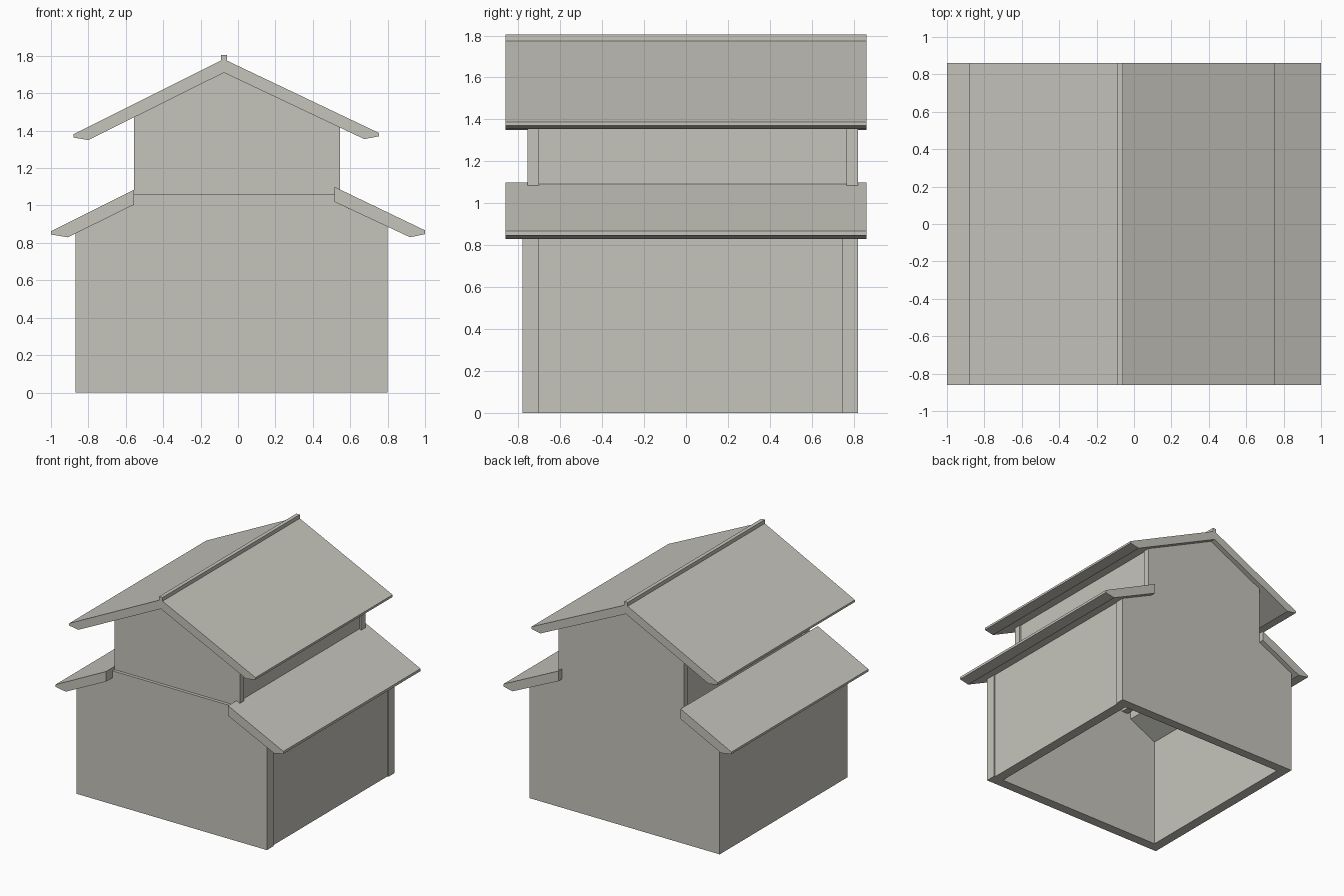
import bpy
import bmesh

cube = bpy.data.objects.get("Cube")
if cube:
    bpy.data.objects.remove(cube, do_unlink=True)

# Single plaster colour
COLOR = (0.56, 0.55, 0.50, 1.0)
plaster = bpy.data.materials.new("warm_grey")
plaster.use_nodes = True
plaster.diffuse_color = COLOR
shader = next(n for n in plaster.node_tree.nodes if n.type == "BSDF_PRINCIPLED")
shader.inputs["Base Color"].default_value = COLOR


def extrude(name, profile, y0, y1):
    """Extrude an x-z outline along y into a closed solid."""
    bm = bmesh.new()
    face = bm.faces.new([bm.verts.new((x, y0, z)) for x, z in profile])
    result = bmesh.ops.extrude_face_region(bm, geom=[face])
    moved = [v for v in result["geom"] if isinstance(v, bmesh.types.BMVert)]
    bmesh.ops.translate(bm, verts=moved, vec=(0, y1 - y0, 0))
    bmesh.ops.recalc_face_normals(bm, faces=bm.faces)
    mesh = bpy.data.meshes.new(name)
    bm.to_mesh(mesh)
    bm.free()
    mesh.materials.append(plaster)
    obj = bpy.data.objects.new(name, mesh)
    bpy.context.collection.objects.link(obj)
    return obj


def eave_left(x):
    return 0.83 + (x + 0.91) * 0.493


def eave_right(x):
    return 0.83 + (0.92 - x) * 0.469


def top_left(x):
    return 1.35 + (x + 0.80) * 0.4966


def top_right(x):
    return 1.71 - (x + 0.075) * 0.4733


EAVE = 0.86
BACK = 0.82

# Ground storey gable walls
lower_gable = [(-0.87, 0), (0.80, 0), (0.80, eave_right(0.80)),
               (0.515, eave_right(0.515)), (0.515, 1.06), (-0.555, 1.06),
               (-0.555, eave_left(-0.555)), (-0.87, eave_left(-0.87))]
extrude("lower_front_wall", lower_gable, -0.78, -0.70)
extrude("lower_back_wall", lower_gable, 0.745, BACK)

# Ground storey side walls
extrude("lower_right_wall", [(-0.87, 0), (-0.79, 0), (-0.79, eave_left(-0.79)),
                             (-0.87, eave_left(-0.87))], -0.70, 0.745)
extrude("lower_left_wall", [(0.71, 0), (0.79, 0), (0.79, eave_right(0.79)),
                            (0.71, eave_right(0.71))], -0.70, 0.745)

# Upper storey gable walls
upper_gable = [(-0.555, 1.06), (0.545, 1.06), (0.545, top_right(0.545)),
               (-0.075, 1.71), (-0.555, top_left(-0.555))]
extrude("upper_front_wall", upper_gable, -0.755, -0.70)
extrude("upper_back_wall", upper_gable, 0.765, BACK)

# Upper storey side walls, set back from the gable ends
extrude("upper_right_wall", [(-0.525, 1.04), (-0.47, 1.04), (-0.47, top_left(-0.47)),
                             (-0.525, top_left(-0.525))], -0.70, 0.765)
extrude("upper_left_wall", [(0.475, 1.05), (0.53, 1.05), (0.53, top_right(0.53)),
                            (0.475, top_right(0.475))], -0.70, 0.765)

# Lower skirt roofs
extrude("lower_right_roof", [(-1.0, 0.862), (-1.0, 0.845), (-0.91, 0.83),
                             (-0.555, 1.005), (-0.555, 1.085)], -EAVE, EAVE)
extrude("lower_left_roof", [(1.0, 0.867), (1.0, 0.847), (0.92, 0.83),
                            (0.515, 1.02), (0.515, 1.10)], -EAVE, EAVE)

# Main roof with its ridge cap
extrude("main_roof", [(-0.88, 1.38), (-0.88, 1.363), (-0.80, 1.35), (-0.075, 1.71),
                      (0.675, 1.355), (0.755, 1.37), (0.755, 1.387),
                      (-0.06, 1.775), (-0.06, 1.805), (-0.09, 1.805),
                      (-0.09, 1.775)], -EAVE, EAVE)
